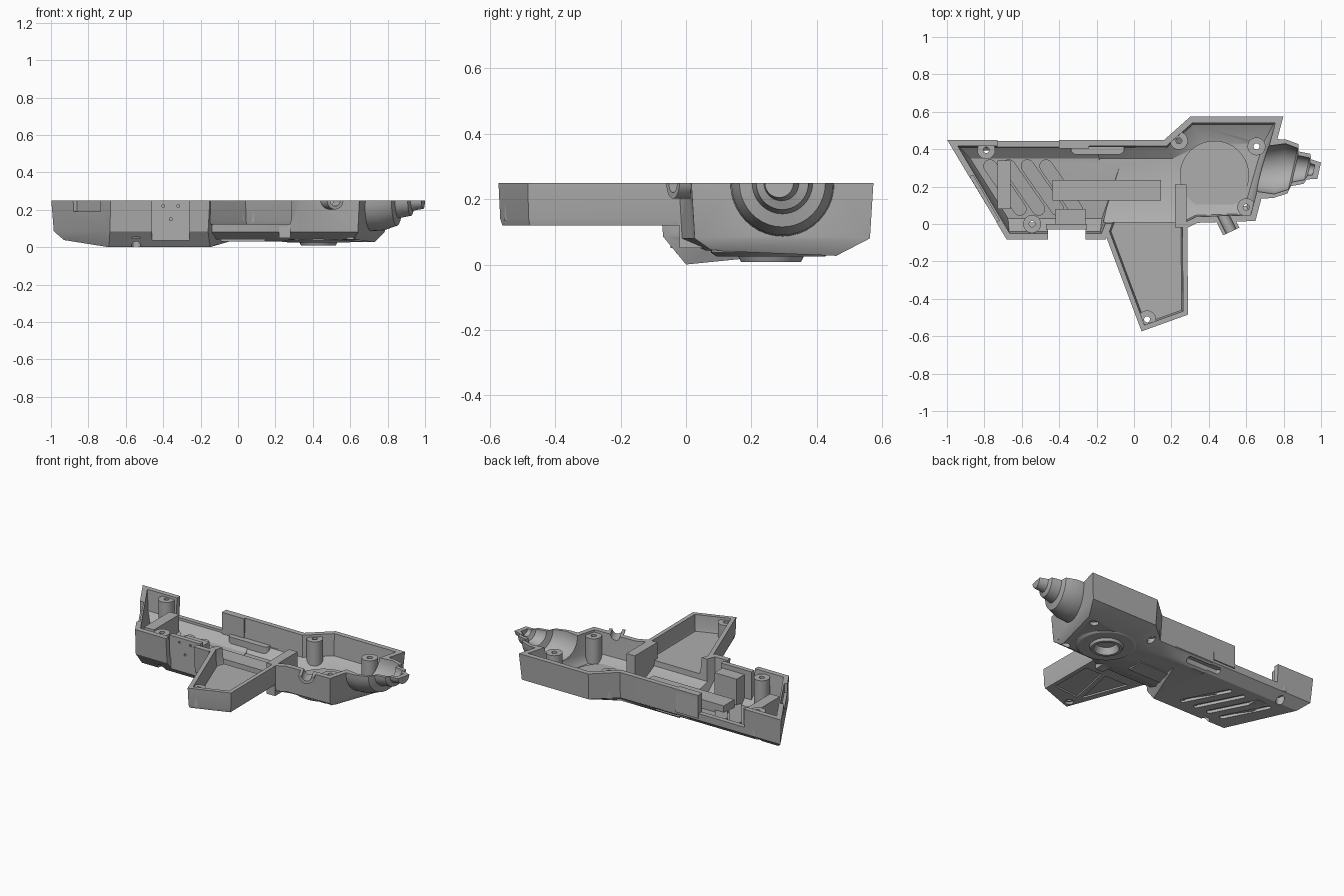
import bpy, bmesh, math
from mathutils import Vector

cube = bpy.data.objects.get("Cube")
if cube:
    bpy.data.objects.remove(cube, do_unlink=True)

grey = bpy.data.materials.new("plain_grey")
grey.use_nodes = True
colour = (0.42, 0.42, 0.42, 1)
grey.diffuse_color = colour
grey.node_tree.nodes["Principled BSDF"].inputs["Base Color"].default_value = colour
parts = []


def loft(name, rings, closed=False):
    """Skin a list of point rings; capped, or joined end to start."""
    bm = bmesh.new()
    loops = [[bm.verts.new(p) for p in ring] for ring in rings]
    pairs = list(zip(loops, loops[1:]))
    if closed:
        pairs.append((loops[-1], loops[0]))
    for a, b in pairs:
        for i in range(len(a)):
            j = (i + 1) % len(a)
            bm.faces.new((a[i], a[j], b[j], b[i]))
    if not closed:
        bm.faces.new(loops[0][::-1])
        bm.faces.new(loops[-1])
    bmesh.ops.remove_doubles(bm, verts=bm.verts, dist=1e-5)
    bmesh.ops.recalc_face_normals(bm, faces=bm.faces)
    mesh = bpy.data.meshes.new(name)
    bm.to_mesh(mesh)
    bm.free()
    mesh.materials.append(grey)
    obj = bpy.data.objects.new(name, mesh)
    bpy.context.collection.objects.link(obj)
    parts.append(obj)
    return obj


def level(poly, z):
    return [(x, y, z(y) if callable(z) else z) for x, y in poly]


def prism(name, poly, low, high):
    return loft(name, [level(poly, low), level(poly, high)])


def box(name, x0, x1, y0, y1, z0, z1):
    return prism(name, [(x0, y0), (x1, y0), (x1, y1), (x0, y1)], z0, z1)


def inset(poly, d):
    pts = [Vector(p) for p in poly]
    out = []
    for i, p in enumerate(pts):
        a = (p - pts[i - 1]).normalized()
        b = (pts[(i + 1) % len(pts)] - p).normalized()
        n, m = Vector((-a.y, a.x)), Vector((-b.y, b.x))
        out.append(tuple(p + (n + m) * d / (1 + n.dot(m))))
    return out


def capsule(a, b, r, n=8):
    a, b = Vector(a), Vector(b)
    start = math.atan2(b.y - a.y, b.x - a.x) - math.pi / 2
    pts = []
    for centre, base in ((b, start), (a, start + math.pi)):
        for i in range(n + 1):
            t = base + math.pi * i / n
            pts.append((centre.x + r * math.cos(t), centre.y + r * math.sin(t)))
    return pts


def lathe(name, centre, profile, closed=True, n=40):
    rings = [[(centre[0] + r * math.cos(2 * math.pi * i / n),
               centre[1] + r * math.sin(2 * math.pi * i / n), z)
              for i in range(n)] for r, z in profile]
    return loft(name, rings, closed)


def disc(name, centre, r, z0, z1):
    return lathe(name, centre, [(r, z0), (r, z1)], closed=False)


def snout(name, stations, across, shrink=0, n=40):
    """Stepped round tube lying in the parting plane."""
    return loft(name, [[(x + across[0] * (r - shrink) * math.cos(2 * math.pi * i / n),
                         y + across[1] * (r - shrink) * math.cos(2 * math.pi * i / n),
                         TOP + (r - shrink) * math.sin(2 * math.pi * i / n))
                        for i in range(n)] for x, y, r in stations])


def combine(target, tool, operation):
    mod = target.modifiers.new("cut", 'BOOLEAN')
    mod.operation, mod.solver, mod.object = operation, 'EXACT', tool
    bpy.context.view_layer.objects.active = target
    bpy.ops.object.modifier_apply(modifier=mod.name)
    parts.remove(tool)
    bpy.data.objects.remove(tool, do_unlink=True)


def hull(name, rings):
    return loft(name, [level(p, z) for p, z in rings])


def cavity(rings, t):
    inner = []
    for poly, z in rings[:-1]:
        up = (lambda y, z=z: z(y) + t) if callable(z) else z + t
        inner.append(level(inset(poly, t), up))
    inner.append(level(inset(rings[-1][0], t), 0.32))
    return loft("cavity", inner)


TOP = 0.25


def rear_floor(y):
    return 0.1 * y


def front_floor(y):
    return 0.045 - 0.04 * y


# Outlines of the three shell chambers, bottom to top
rear = [([(-.93, .38), (-.69, 0), (-.15, 0), (-.02, .38)], rear_floor),
        ([(-.985, .44), (-.685, -.07), (-.16, -.07), (.05, .44)], 0.085),
        ([(-1, .45), (-.68, -.085), (-.15, -.085), (.06, .45)], 0.27)]
front_top = [(-.25, .45), (-.2, -.03), (.27, -.03), (.34, .005),
             (.65, .015), (.8, .575), (.3, .575), (.16, .45)]
front_low = [(-.22, .38), (-.18, .06), (.25, .06), (.33, .08),
             (.62, .08), (.73, .46), (.36, .46), (.2, .38)]
front = [(front_low, front_floor), (inset(front_top, .012), 0.08), (front_top, 0.27)]
grip_top = [(-.16, -.04), (.04, -.575), (.29, -.485), (.285, .07), (-.12, .07)]
grip = [(inset(grip_top, .01), 0.12), (inset(grip_top, .005), 0.14), (grip_top, 0.27)]

# Nozzle and side port, each a stepped round form
nozzle = [(.69, .295, .165), (.78, .295, .16), (.85, .295, .135), (.86, .295, .095),
          (.925, .295, .082), (.935, .292, .055), (.99, .285, .045)]
nozzle_across = (.22, .975)
port = [(.47, .06, .048), (.52, -.04, .048)]
port_across = (.9, .42)

shell = hull("shell", rear)
combine(shell, hull("front_hull", front), 'UNION')
combine(shell, hull("grip_hull", grip), 'UNION')
combine(shell, snout("nozzle", nozzle, nozzle_across), 'UNION')
combine(shell, snout("port", port, port_across), 'UNION')
combine(shell, box("trim", -2, 2, -2, 2, TOP, 1), 'DIFFERENCE')

# Hollow interior
hollow_nozzle = [(.64, .295, .14)] + nozzle[1:-1] + [(.96, .289, .05)]
hollow_port = [(.45, .1, .048), (.535, -.07, .048)]
cutters = [cavity(rear, .03), cavity(front, .03), cavity(grip, .025),
           snout("nozzle_bore", hollow_nozzle, nozzle_across, .022),
           snout("port_bore", hollow_port, port_across, .018)]

# Wall notches, side recess and hub opening
cutters += [box("back_notch", -.73, -.4, .38, .6, .13, .4),
            box("side_recess", -.46, -.26, -.3, -.03, .035, .4),
            prism("end_notch", [(-.98, .22), (-.82, -.05), (-.72, .02), (-.86, .26)], .19, .4),
            disc("hub_opening", (.43, .26), .15, -.1, .1)]

# Grip panel recesses and back slot
for panel in ([(-.07, -.14), (.04, -.43), (.1, -.14)],
              [(.07, -.44), (.25, -.42), (.25, -.14), (.13, -.14)]):
    cutters.append(prism("grip_panel", panel, 0, .13))
cutters.append(prism("back_slot", capsule((-.3, .41), (-.08, .41), .016), -.05, .078))
prism("back_slot_cover", capsule((-.31, .4), (-.08, .4), .028), .075, .125)

# Diagonal vents: grooves outside, ribs inside
for i in range(4):
    x = -.77 + .1 * i
    a, b = (x, .31), (x + .16, .08)
    cutters.append(prism("vent_groove", capsule(a, b, .016), -.1,
                         lambda y: rear_floor(y) + .018))
    prism("vent_rib", capsule(a, b, .036), lambda y: rear_floor(y) + .022,
          lambda y: rear_floor(y) + .045)

# Screw bosses with holes through the shell
for x, y, z in ((-.79, .395, .09), (-.545, 0, .05), (.24, .445, .08),
                (.655, .415, .05), (.6, .09, .07), (.07, -.51, .135)):
    cutters.append(disc("screw_hole", (x, y), .026, -.1, z + .01))
    lathe("screw_boss", (x, y), [(.048, z), (.048, .235), (.016, .235), (.016, z)], n=28)

for cutter in cutters:
    combine(shell, cutter, 'DIFFERENCE')

# Round hub, raised inside and lipped outside
lathe("hub", (.43, .26), [(0, .05), (.06, .05), (.075, .008), (.092, .008), (.1, .024),
                          (.165, .024), (.183, .036), (.185, .075), (.07, .075),
                          (.07, .068), (0, .068)], closed=False, n=56)

# Inner walls, bar and mounting blocks
box("centre_bar", -.435, .145, .125, .235, .03, .11)
box("cross_wall", .22, .28, -.02, .21, .05, TOP)
box("back_block", -.4, -.24, .405, .448, .1, TOP)
box("side_block", -.42, -.26, -.005, .08, .02, .22)
box("end_block", -.73, -.66, .08, .34, .03, .19)
plate = box("side_plate", -.47, -.25, -.03, 0, .035, TOP)
for x, z in ((-.4, .22), (-.32, .22), (-.36, .15)):
    combine(plate, box("pin_hole", x - .006, x + .006, -.1, -.02, z - .006, z + .006), 'DIFFERENCE')

# Smooth the round surfaces, keep hard edges crisp
bpy.ops.object.select_all(action='DESELECT')
for obj in parts:
    obj.select_set(True)
bpy.context.view_layer.objects.active = shell
bpy.ops.object.shade_smooth_by_angle(angle=math.radians(30))
